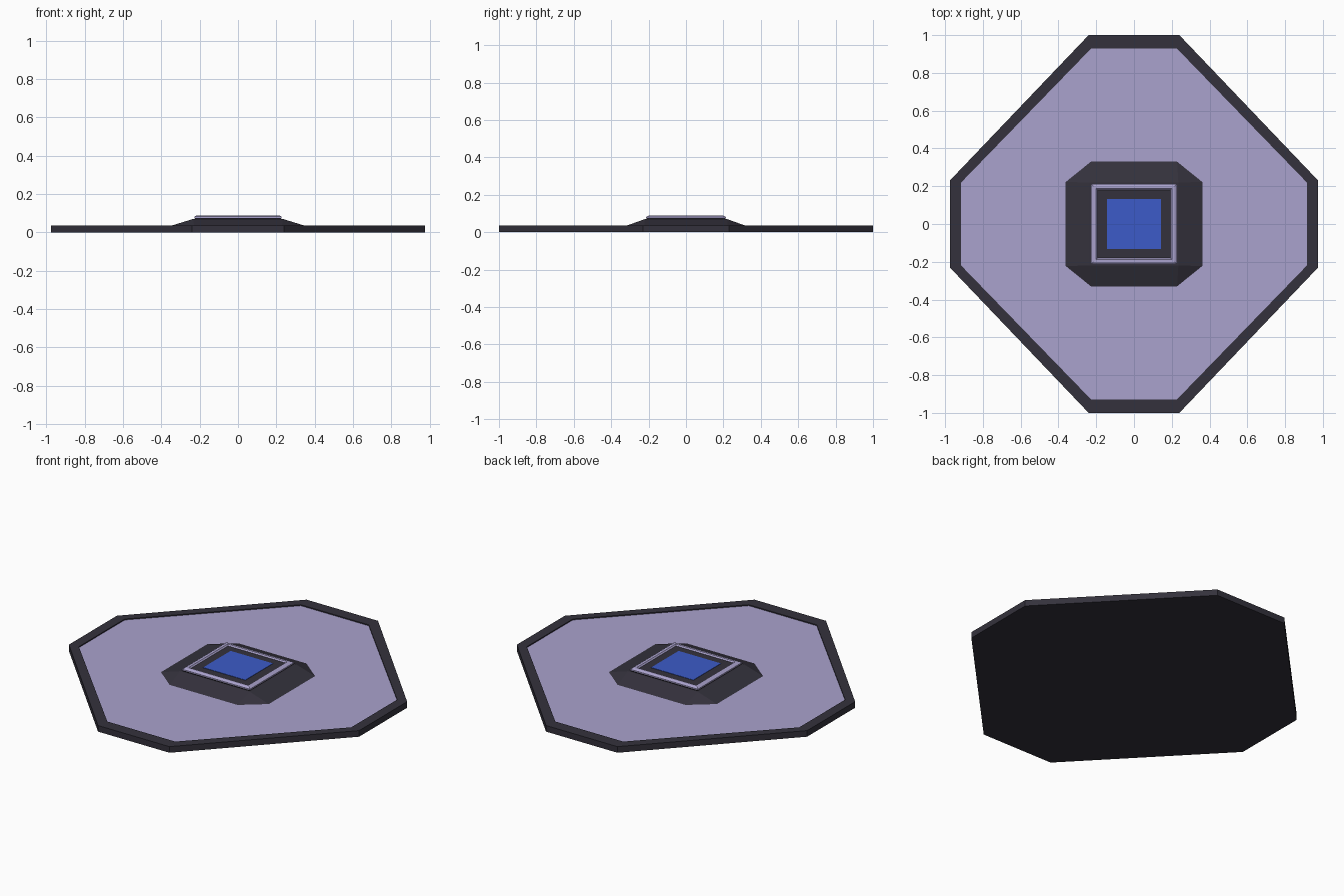
import bpy, bmesh

if "Cube" in bpy.data.objects:
    bpy.data.objects.remove(bpy.data.objects["Cube"])


def material(name, rgb):
    m = bpy.data.materials.new(name)
    m.diffuse_color = (*rgb, 1)
    m.use_nodes = True
    m.node_tree.nodes["Principled BSDF"].inputs["Base Color"].default_value = m.diffuse_color
    return m


DARK = material("charcoal", (0.034, 0.031, 0.045))
LILAC = material("lilac", (0.40, 0.36, 0.61))
BLUE = material("blue", (0.045, 0.105, 0.58))


def octagon(ax, ay, bx, by, z):
    # corners (ax, ay) on the y ends and (bx, by) on the x ends, mirrored
    q = [(bx, by), (ax, ay)]
    pts = q + [(-x, y) for x, y in reversed(q)]
    pts += [(-x, -y) for x, y in pts]
    return [(x, y, z) for x, y in pts]


def rect(x, y, z):
    return [(x, y, z), (-x, y, z), (-x, -y, z), (x, -y, z)]


def loft(name, rings, mats, top_mat, bottom_mat=None):
    """Bridge equal rings; mats[i] colours band i, ends are capped."""
    used = [DARK, LILAC, BLUE]
    bm = bmesh.new()
    loops = [[bm.verts.new(p) for p in r] for r in rings]
    n = len(rings[0])
    for a, b, mat in zip(loops, loops[1:], mats):
        for i in range(n):
            j = (i + 1) % n
            f = bm.faces.new((a[i], a[j], b[j], b[i]))
            f.material_index = used.index(mat)
    bm.faces.new(loops[-1]).material_index = used.index(top_mat)
    bm.faces.new(loops[0][::-1]).material_index = used.index(bottom_mat or DARK)
    bmesh.ops.remove_doubles(bm, verts=bm.verts, dist=1e-5)
    bmesh.ops.recalc_face_normals(bm, faces=bm.faces)
    me = bpy.data.meshes.new(name)
    bm.to_mesh(me)
    bm.free()
    for m in used:
        me.materials.append(m)
    ob = bpy.data.objects.new(name, me)
    bpy.context.collection.objects.link(ob)
    return ob


# Base plate: dark rim around a slightly recessed lilac floor
loft("base_plate", [
    octagon(0.24, 1.0, 0.975, 0.23, 0),
    octagon(0.24, 1.0, 0.975, 0.23, 0.037),
    octagon(0.228, 0.928, 0.915, 0.22, 0.037),
    octagon(0.228, 0.928, 0.915, 0.22, 0.031),
], [DARK, DARK, DARK], LILAC)

# Sloped hub: octagonal foot closing to a rectangular top
loft("hub", [
    octagon(0.228, 0.33, 0.362, 0.222, 0.025),
    octagon(0.228, 0.33, 0.362, 0.222, 0.031),
    octagon(0.235, 0.22, 0.235, 0.22, 0.07),
], [DARK, DARK], DARK)

# Raised bevelled frame with a sunken dark panel
loft("frame", [
    rect(0.222, 0.207, 0.066),
    rect(0.228, 0.213, 0.076),
    rect(0.228, 0.213, 0.082),
    rect(0.215, 0.2, 0.089),
    rect(0.2, 0.187, 0.089),
    rect(0.193, 0.18, 0.082),
], [DARK, LILAC, LILAC, LILAC, LILAC], DARK)

# Blue centre tile
loft("centre_tile", [
    rect(0.142, 0.132, 0.08),
    rect(0.142, 0.132, 0.084),
], [BLUE], BLUE)
